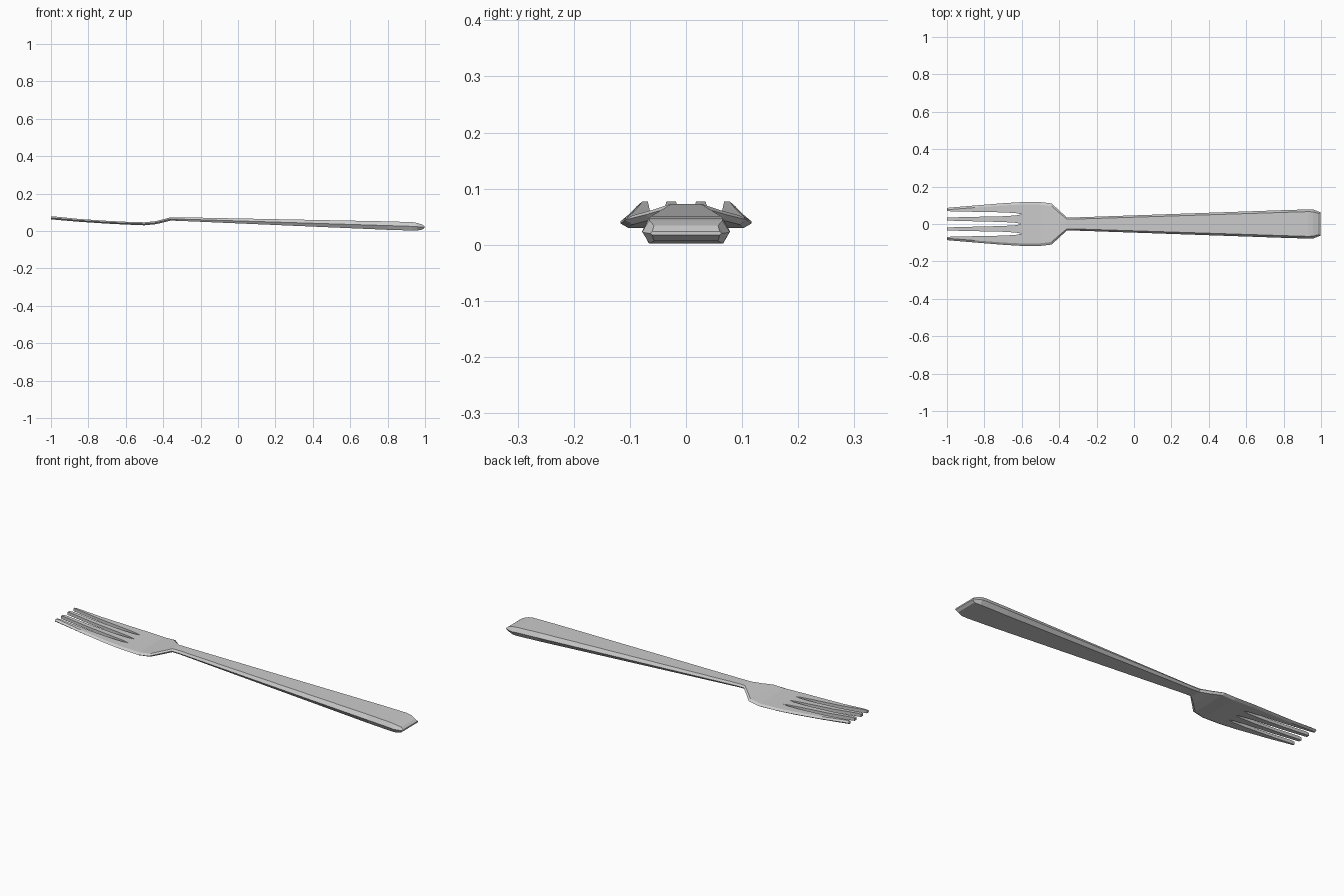
import bpy, bmesh

if "Cube" in bpy.data.objects:
    bpy.data.objects.remove(bpy.data.objects["Cube"])

# Head profile: x -> (bottom z, top z, half width, bevel width)
HEAD = [(-1.0, .062, .076, .086, .008), (-.98, .060, .077, .088, .010),
        (-.85, .049, .064, .099, .011), (-.7, .039, .054, .111, .012),
        (-.6, .034, .049, .117, .013), (-.5, .030, .046, .117, .014),
        (-.44, .036, .052, .110, .014), (-.40, .045, .062, .072, .012),
        (-.36, .055, .073, .036, .009)]
HANDLE = [(-.32, .054, .073, .035, .009), (.8, .006, .051, .074, .012),
          (.93, .002, .047, .078, .012), (.957, .002, .043, .078, .013),
          (.985, .007, .034, .067, .010), (.998, .017, .024, .063, .003)]


def at(x):
    """Interpolate the head profile at x."""
    for a, b in zip(HEAD, HEAD[1:]):
        if a[0] <= x <= b[0]:
            t = (x - a[0]) / (b[0] - a[0])
            return [p + (q - p) * t for p, q in zip(a, b)]


def ring(x, y0, y1, lo, hi, b0, b1):
    """Six-sided section; b0 and b1 bevel the two edges."""
    m = (lo + hi) / 2
    return [(x, y0, m), (x, y0 + b0, lo), (x, y1 - b1, lo),
            (x, y1, m), (x, y1 - b1, hi), (x, y0 + b0, hi)]


def loft(name, rings, cap_start, cap_end):
    bm = bmesh.new()
    vs = [[bm.verts.new(p) for p in r] for r in rings]
    for a, b in zip(vs, vs[1:]):
        for i in range(6):
            j = (i + 1) % 6
            bm.faces.new((a[i], a[j], b[j], b[i]))
    if cap_start:
        bm.faces.new(vs[0][::-1])
    if cap_end:
        bm.faces.new(vs[-1])
    bmesh.ops.recalc_face_normals(bm, faces=bm.faces)
    # normals of open tubes: make the first top face point up
    bm.normal_update()
    top = max(bm.faces, key=lambda f: abs(f.normal.z) * f.calc_area())
    mid = sum(v.co.z for v in top.verts) / len(top.verts)
    x = top.calc_center_median().x
    near = min(bm.faces, key=lambda f: -abs(f.normal.z) + abs(f.calc_center_median().x - x)
               + (9 if f is top else 0))
    above = mid > near.calc_center_median().z
    if (top.normal.z > 0) != above:
        bmesh.ops.reverse_faces(bm, faces=bm.faces)
    me = bpy.data.meshes.new(name)
    bm.to_mesh(me)
    bm.free()
    ob = bpy.data.objects.new(name, me)
    bpy.context.collection.objects.link(ob)
    return ob


# Handle, neck and palm in one body, open where the tines join
loft("handle_and_palm", [ring(x, -w, w, lo, hi, b, b)
                         for x, lo, hi, w, b in HEAD[4:] + HANDLE], False, True)

# Tines: the palm edge is split into four, each tapering to a tip
XS = [-1.0, -.98, -.85, -.7, -.63, -.6]
GAP = [.016, .015, .0125, .010, .006, 0]   # half width of each slot
for k in range(4):
    rings = []
    for x, g in zip(XS, GAP):
        _, lo, hi, w, b = at(x)
        t = (x + 1) / .4
        c = .052 + .001 * (1 - t)           # outer slot centre
        edges = [-w, -c, 0, c, w]
        y0 = edges[k] + (g if k > 0 else 0)
        y1 = edges[k + 1] - (g if k < 3 else 0)
        if k in (1, 2):                     # thin the inner tines toward the tip
            s = .003 * (1 - t)
            y0, y1 = y0 + s, y1 - s
        rings.append(ring(x, y0, y1, lo, hi, b if k == 0 else 0, b if k == 3 else 0))
    loft(f"tine_{k + 1}", rings, True, False)
